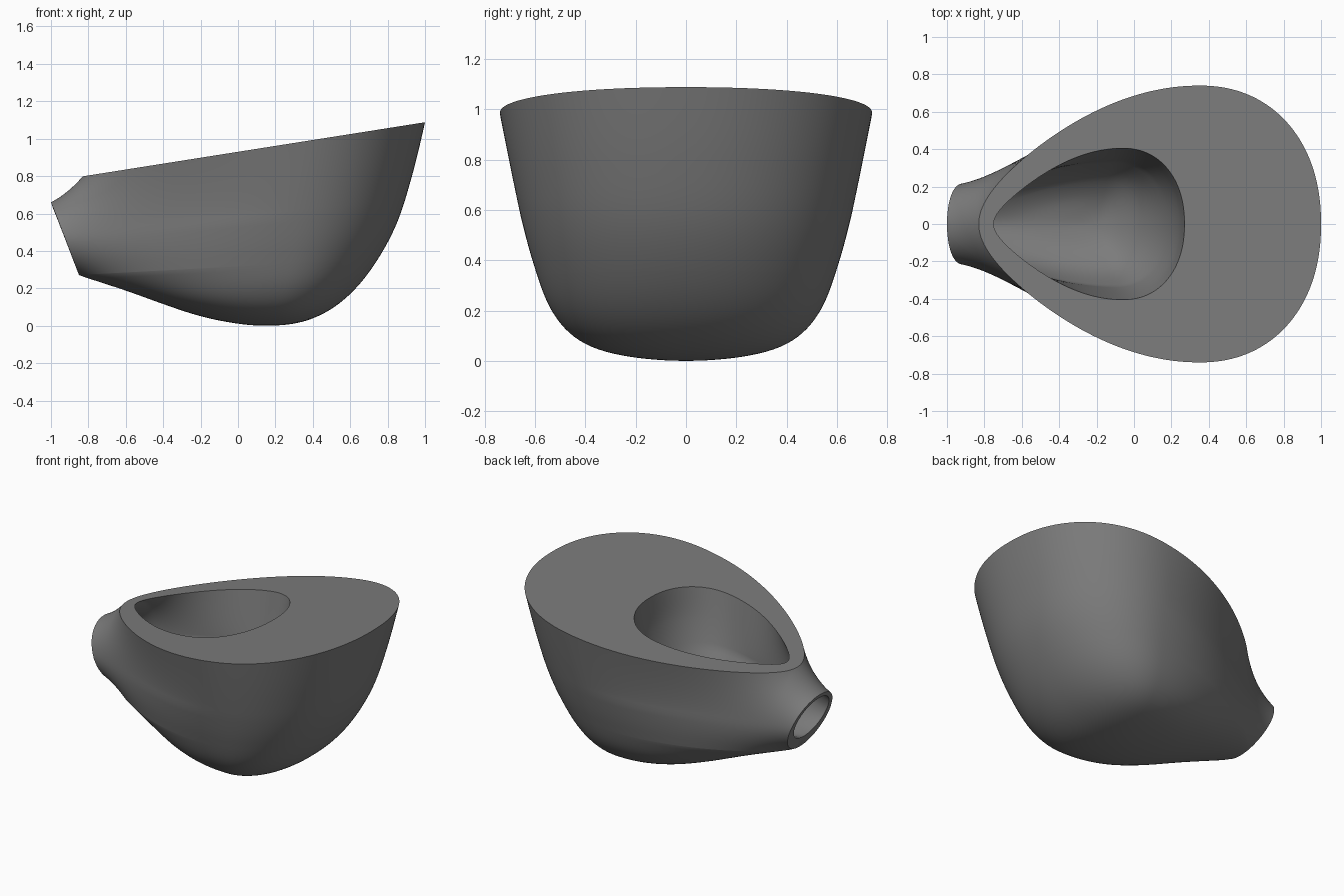
import bpy
import bmesh
from math import sin, cos, pi, sqrt, radians

cube = bpy.data.objects.get("Cube")
if cube:
    bpy.data.objects.remove(cube)

LEFT, RIGHT = 56, 40              # outline steps on each half
LOW, MID, UP = 24, 24, 20         # levels below, across and above the mouth
SQUARE = 0.92                     # fullness of the rounded end

# How strongly each lower level narrows towards the spout
TAPER = [(0, 0), (0.15, -0.02), (0.34, 0.33), (0.6, 0.63)]


def curve(points, g):
    """Smooth curve through (level, value) points, eased towards the base."""
    pts = [(sqrt(a), b) for a, b in points]
    s = sqrt(max(g, 0))
    n = len(pts)
    slope = [(pts[i + 1][1] - pts[i][1]) / (pts[i + 1][0] - pts[i][0]) for i in range(n - 1)]
    tan = [slope[0]] + [(slope[i - 1] + slope[i]) / 2 for i in range(1, n - 1)] + [slope[-1]]
    i = 0
    while i < n - 2 and s > pts[i + 1][0]:
        i += 1
    d = pts[i + 1][0] - pts[i][0]
    t = min(max((s - pts[i][0]) / d, 0), 1)
    return ((2 * t**3 - 3 * t**2 + 1) * pts[i][1] + (t**3 - 2 * t**2 + t) * d * tan[i]
            + (3 * t**2 - 2 * t**3) * pts[i + 1][1] + (t**3 - t**2) * d * tan[i + 1])


def rim_height(x):
    return 0.93 + 0.158 * x


def egg(u, k):
    """Squared half width of a unit egg, from its widest line (0) to its tip (1)."""
    return (1 - u * u) * (1 - k * u * u) ** 2


def shell(bm, base, low, lip, right, width, axis, mouth, rim):
    """Stack egg outlines from base to rim, left open at the spout mouth."""
    (g1, x1), (g2, x2) = low[-1], lip
    rim_tip, rim_w, rim_k = rim
    gm, x_mid = (g1 + g2) / 2, (x1 + x2) / 2
    mid_w, mid_k = curve(width, gm), curve(TAPER, base + (1 - base) * gm)

    def middle(x, xm):
        return mouth**2 + (mid_w**2 - mouth**2) * egg((xm - x) / (xm - x_mid), mid_k)

    def axis_at(g):
        return axis[0] + (axis[1] - axis[0]) * sqrt(g)

    # Rim outline carries on below zero past its tip, which shapes the neck
    reach = ((g2 - gm) / (1 - gm)) ** 2
    fall = middle(x2, axis_at(g2)) * (1 / reach - 1) / (rim_tip - x2)

    def upper(x, g):
        xm = axis_at(g)
        u = (xm - x) / (xm - rim_tip)
        top = rim_w**2 * egg(u, rim_k) if u < 1 else fall * (x - rim_tip)
        m = middle(x, xm)
        return m + (top - m) * ((g - gm) / (1 - gm)) ** (1 + min(max(u, 0), 1))

    def neck_tip(g):
        a, b = x2, rim_tip
        for _ in range(40):
            c = (a + b) / 2
            a, b = (c, b) if upper(c, g) < 0 else (a, c)
        return b

    levels = []
    for i in range(LOW):
        g = g1 * (i / LOW) ** 2
        levels.append((g, curve(low, g), 0.0))
    for i in range(MID + 1):
        a = pi * i / MID
        t = (1 - cos(a)) / 2
        levels.append((g1 + (g2 - g1) * t, x1 + (x2 - x1) * t, mouth * sin(a)))
    for i in range(1, UP + 1):
        g = g2 + (1 - g2) * i / UP
        levels.append((g, neck_tip(g), 0.0))

    rows = []
    for n, (g, tip, gap) in enumerate(levels):
        h = base + (1 - base) * g
        xm, xr = axis_at(g), curve(right, g)
        above = n > LOW + MID // 2
        w = sqrt(upper(xm, g)) if above else curve(width, g)
        k = curve(TAPER, h)
        half = []
        for j in range(LEFT):
            u = sin(pi / 2 * (1 - j / LEFT))
            x = xm - (xm - tip) * u
            y2 = upper(x, g) if above else gap**2 + (w**2 - gap**2) * egg(u, k)
            closed = j == 0 and (n < LOW or n >= LOW + MID)
            half.append((x, 0.0 if closed else sqrt(max(y2, 0))))
        for j in range(RIGHT + 1):
            th = pi / 2 * j / RIGHT
            half.append((xm + (xr - xm) * sin(th) ** SQUARE, w * max(cos(th), 0) ** SQUARE))
        outline = half + [(x, -y) for x, y in reversed(half[:-1])]
        rows.append([bm.verts.new((x, y, h * rim_height(x))) for x, y in outline])
    for a, b in zip(rows, rows[1:]):
        for j in range(len(a) - 1):
            bm.faces.new((a[j], a[j + 1], b[j + 1], b[j]))
    ends = rows[LOW:LOW + MID + 1]
    edge = [r[0] for r in ends] + [r[-1] for r in reversed(ends)]
    return rows[-1], edge


bm = bmesh.new()

# Outer wall with flared spout
outer = shell(
    bm, 0.0,
    low=[(0, 0.15), (0.012, 0), (0.057, -0.2), (0.134, -0.4), (0.225, -0.6), (0.34, -0.85)],
    lip=(0.855, -1.0),
    right=[(0, 0.15), (0.012, 0.3), (0.062, 0.45), (0.166, 0.6), (0.343, 0.75),
           (0.517, 0.85), (0.743, 0.93), (1, 1.0)],
    width=[(0, 0), (0.02, 0.24), (0.05, 0.355), (0.1, 0.445), (0.2, 0.53), (0.41, 0.61),
           (0.61, 0.662)],
    axis=(0.15, 0.35), mouth=0.215, rim=(-0.83, 0.74, 0.34))

# Inner hollow running out through the spout
inner = shell(
    bm, 0.33,
    low=[(0, -0.2), (0.03, -0.4), (0.08, -0.65), (0.164, -0.88)],
    lip=(0.73, -0.991),
    right=[(0, -0.2), (0.05, -0.07), (0.17, 0.05), (0.42, 0.17), (0.7, 0.24), (1, 0.27)],
    width=[(0, 0), (0.08, 0.165), (0.2, 0.25), (0.45, 0.335)],
    axis=(-0.2, -0.06), mouth=0.17, rim=(-0.75, 0.405, 0.44))

# Flat top and flat spout lip
for a, b in zip(outer, inner):
    for j in range(len(a) - 1):
        bm.faces.new((a[j], a[j + 1], b[j + 1], b[j]))

bmesh.ops.remove_doubles(bm, verts=bm.verts[:], dist=0.00002)
bmesh.ops.recalc_face_normals(bm, faces=bm.faces[:])
mesh = bpy.data.meshes.new("spouted_bowl")
bm.to_mesh(mesh)
bm.free()
bowl = bpy.data.objects.new("spouted_bowl", mesh)
bpy.context.scene.collection.objects.link(bowl)

# Plain grey finish
grey = bpy.data.materials.new("mid_grey")
grey.use_nodes = True
colour = (0.2, 0.2, 0.2, 1)
grey.diffuse_color = colour
for node in grey.node_tree.nodes:
    if node.type == "BSDF_PRINCIPLED":
        node.inputs["Base Color"].default_value = colour
mesh.materials.append(grey)

bpy.ops.object.select_all(action="DESELECT")
bowl.select_set(True)
bpy.context.view_layer.objects.active = bowl
bpy.ops.object.shade_smooth_by_angle(angle=radians(35))
